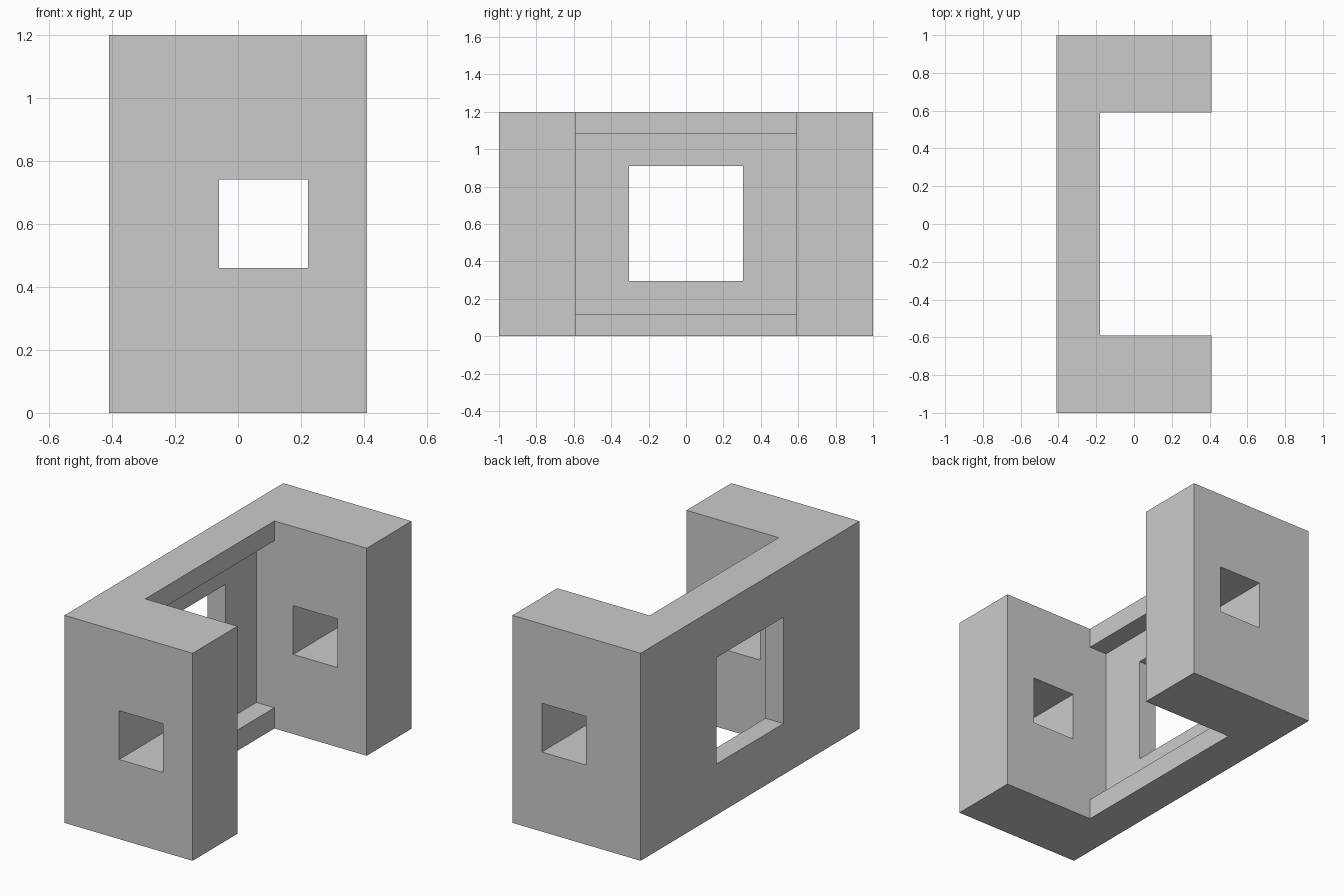
import bpy
import bmesh

default = bpy.data.objects.get("Cube")
if default:
    bpy.data.objects.remove(default, do_unlink=True)

grey = bpy.data.materials.new("plain grey")
grey.use_nodes = True
colour = (0.6, 0.6, 0.6, 1)
grey.diffuse_color = colour
grey.node_tree.nodes["Principled BSDF"].inputs["Base Color"].default_value = colour


def extrude_xz(name, profile, y0, y1):
    """Solid made by sweeping an x-z outline from y0 to y1."""
    bm = bmesh.new()
    face = bm.faces.new([bm.verts.new((x, y0, z)) for x, z in profile])
    swept = bmesh.ops.extrude_face_region(bm, geom=[face])["geom"]
    verts = [v for v in swept if isinstance(v, bmesh.types.BMVert)]
    bmesh.ops.translate(bm, verts=verts, vec=(0, y1 - y0, 0))
    bmesh.ops.recalc_face_normals(bm, faces=bm.faces)
    mesh = bpy.data.meshes.new(name)
    bm.to_mesh(mesh)
    bm.free()
    mesh.materials.append(grey)
    obj = bpy.data.objects.new(name, mesh)
    bpy.context.collection.objects.link(obj)
    return obj


def rect(x0, x1, z0, z1):
    return [(x0, z0), (x1, z0), (x1, z1), (x0, z1)]


HALF_X, HEIGHT, BAY_Y = 0.41, 1.2, 0.59
LIP_X, WALL_X = -0.18, -0.295        # inner faces of the lips and the back wall
LIP_BOTTOM, LIP_TOP = 0.12, 1.085

# Outer block
body = extrude_xz("channel_body", rect(-HALF_X, HALF_X, 0, HEIGHT), -1, 1)

# Open bay, recessed deeper between the lower and upper lips
bay = [(1, -0.5), (1, 1.7), (LIP_X, 1.7), (LIP_X, LIP_TOP), (WALL_X, LIP_TOP),
       (WALL_X, LIP_BOTTOM), (LIP_X, LIP_BOTTOM), (LIP_X, -0.5)]

cutters = [
    extrude_xz("bay_cutter", bay, -BAY_Y, BAY_Y),
    extrude_xz("wall_window_cutter", rect(-0.6, -0.24, 0.295, 0.91), -0.305, 0.305),
    extrude_xz("end_hole_cutter", rect(-0.06, 0.222, 0.46, 0.742), -1.2, 1.2),
]
for cutter in cutters:
    cutter.hide_render = True
    cut = body.modifiers.new(cutter.name, 'BOOLEAN')
    cut.operation = 'DIFFERENCE'
    cut.solver = 'EXACT'
    cut.object = cutter

# Bake the cuts into the body and drop the cutters
depsgraph = bpy.context.evaluated_depsgraph_get()
body_mesh = bpy.data.meshes.new_from_object(body.evaluated_get(depsgraph))
body.modifiers.clear()
body.data = body_mesh
for cutter in cutters:
    bpy.data.objects.remove(cutter, do_unlink=True)
